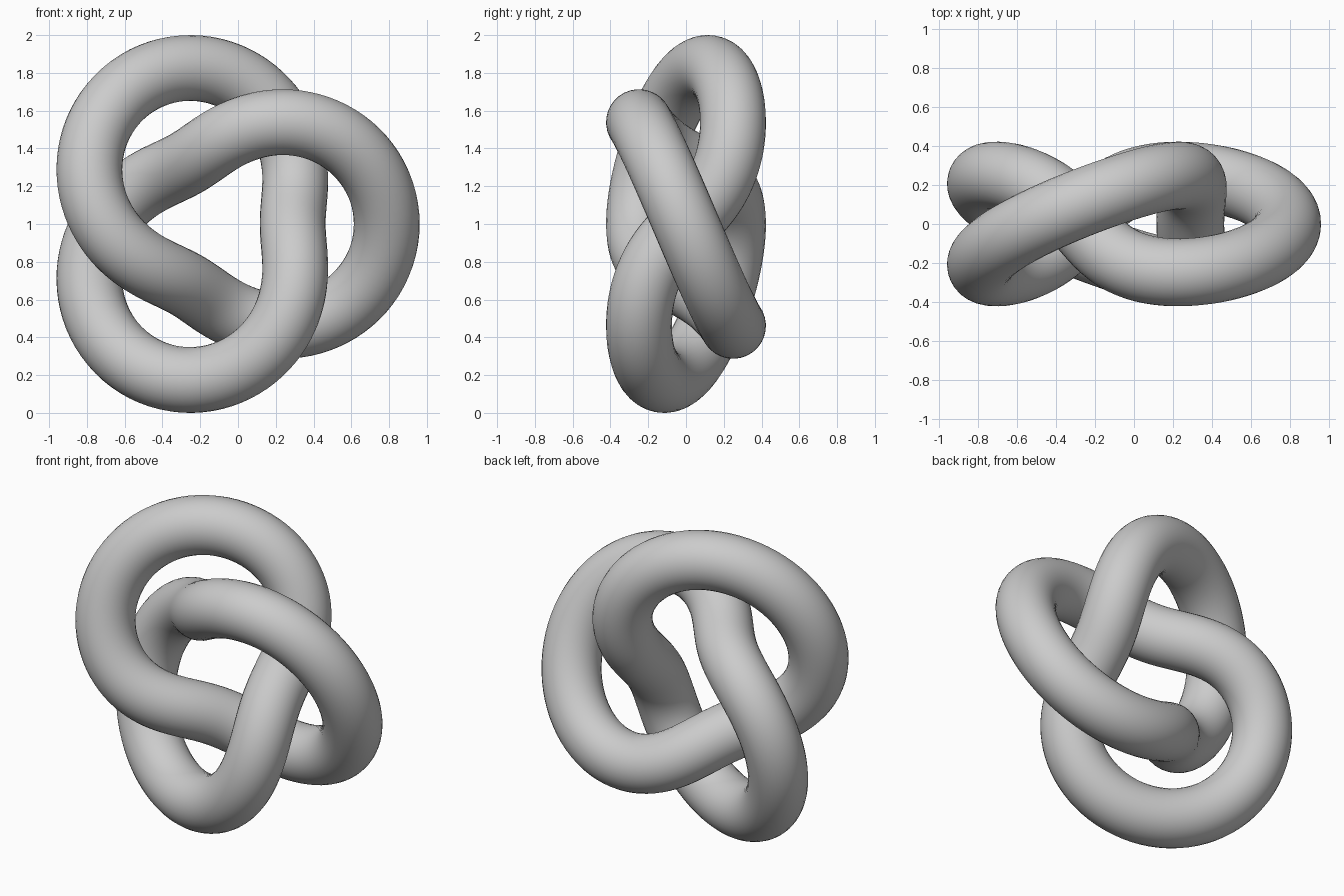
import bpy
from math import sin, cos, pi

if "Cube" in bpy.data.objects:
    bpy.data.objects.remove(bpy.data.objects["Cube"])

# Knot proportions: ring radius, winding radius, tube radius
S = 0.249
RING, WIND, TUBE = 2.5 * S, 1.0 * S, 0.7 * S
CENTRE_X, CENTRE_Z = -0.084, 1.0
STEPS = 256


def knot_point(t):
    rho = RING + WIND * cos(3 * t)
    return (CENTRE_X + rho * cos(2 * t),
            -WIND * sin(3 * t),
            CENTRE_Z + rho * sin(2 * t))


# Closed centre line with a round bevel
curve = bpy.data.curves.new("trefoil_knot", "CURVE")
curve.dimensions = "3D"
curve.twist_mode = "MINIMUM"
curve.bevel_depth = TUBE
curve.bevel_resolution = 14
spline = curve.splines.new("POLY")
spline.points.add(STEPS - 1)
for i, p in enumerate(spline.points):
    p.co = (*knot_point(2 * pi * i / STEPS), 1)
spline.use_cyclic_u = True
spline.use_smooth = True

# Smooth mesh tube
knot = bpy.data.objects.new("trefoil_knot", curve)
bpy.context.collection.objects.link(knot)
bpy.context.view_layer.objects.active = knot
knot.select_set(True)
bpy.ops.object.convert(target="MESH")
bpy.ops.object.shade_smooth()
